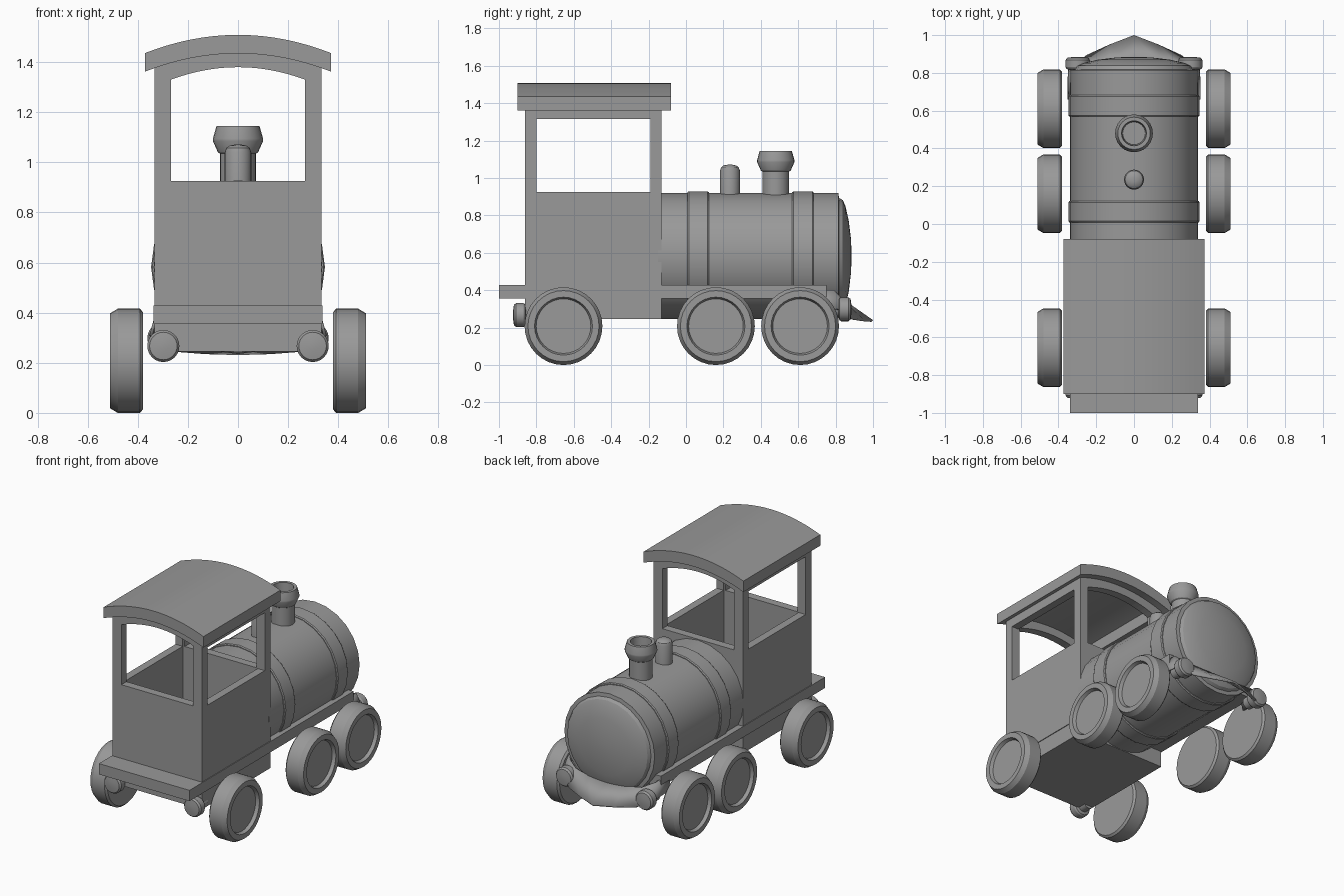
import bpy, bmesh, math
from mathutils import Matrix, Vector

cube = bpy.data.objects.get("Cube")
if cube:
    bpy.data.objects.remove(cube, do_unlink=True)

grey = bpy.data.materials.new("plain grey")
grey.use_nodes = True
COLOUR = (0.32, 0.32, 0.32, 1)
grey.diffuse_color = COLOUR
grey.node_tree.nodes["Principled BSDF"].inputs["Base Color"].default_value = COLOUR


def finish(name, bm, smooth=None):
    """Turn a bmesh into a named object, optionally smooth below an angle."""
    bmesh.ops.recalc_face_normals(bm, faces=bm.faces)
    mesh = bpy.data.meshes.new(name)
    bm.to_mesh(mesh)
    bm.free()
    mesh.materials.append(grey)
    obj = bpy.data.objects.new(name, mesh)
    bpy.context.collection.objects.link(obj)
    bpy.ops.object.select_all(action='DESELECT')
    obj.select_set(True)
    bpy.context.view_layer.objects.active = obj
    if smooth:
        bpy.ops.object.shade_smooth_by_angle(angle=math.radians(smooth))
    return obj


def box(name, low, high):
    low, high = Vector(low), Vector(high)
    bm = bmesh.new()
    bmesh.ops.create_cube(bm, size=1)
    for v in bm.verts:
        v.co = (low + high) / 2 + v.co * (high - low)
    return finish(name, bm)


def extrude_y(name, outline, y0, y1, smooth=None):
    """Extrude a closed (x, z) outline from y0 to y1."""
    bm = bmesh.new()
    face = bm.faces.new([bm.verts.new((x, y0, z)) for x, z in outline])
    new = bmesh.ops.extrude_face_region(bm, geom=[face])["geom"]
    bmesh.ops.translate(bm, vec=(0, y1 - y0, 0),
                        verts=[g for g in new if isinstance(g, bmesh.types.BMVert)])
    return finish(name, bm, smooth)


def lathe(name, profile, place, axis="Z", sides=24, smooth=30):
    """Revolve (radius, height) points about an axis; the ends are capped."""
    bm = bmesh.new()
    rings = [[bm.verts.new((r * math.cos(math.tau * i / sides),
                            r * math.sin(math.tau * i / sides), h))
              for i in range(sides)] for r, h in profile]
    for a, b in zip(rings, rings[1:]):
        for i in range(sides):
            j = (i + 1) % sides
            bm.faces.new((a[i], a[j], b[j], b[i]))
    bm.faces.new(rings[0])
    bm.faces.new(rings[-1])
    turn = {"Z": Matrix(), "Y": Matrix.Rotation(-math.pi / 2, 4, 'X'),
            "X": Matrix.Rotation(math.pi / 2, 4, 'Y'),
            "-Y": Matrix.Rotation(math.pi / 2, 4, 'X'),
            "-X": Matrix.Rotation(-math.pi / 2, 4, 'Y')}[axis]
    bm.transform(Matrix.Translation(place) @ turn)
    return finish(name, bm, smooth)


def arc(half, edge, rise, steps=16):
    """Shallow arch of (x, z) points from -half to +half."""
    xs = [half * (2 * i / steps - 1) for i in range(steps + 1)]
    return [(x, edge + rise * (1 - (x / half) ** 2)) for x in xs]


def cut(target, cutter):
    mod = target.modifiers.new("cut", 'BOOLEAN')
    mod.operation, mod.solver, mod.object = 'DIFFERENCE', 'EXACT', cutter
    bpy.context.view_layer.objects.active = target
    bpy.ops.object.modifier_apply(modifier=mod.name)
    bpy.data.objects.remove(cutter, do_unlink=True)


# Cab shell, hollowed and pierced by windows
W, BACK, FRONT, SILL = 0.333, -0.86, -0.13, 0.925
cab = extrude_y("cab", [(W, 0.245), (-W, 0.245)] + arc(W, 1.38, 0.065), BACK, FRONT)
cut(cab, box("room_cutter", (-0.28, BACK + 0.055, 0.36), (0.28, FRONT - 0.055, 1.6)))
cut(cab, extrude_y("end_window_cutter", [(0.268, SILL), (-0.268, SILL)] + arc(0.268, 1.33, 0.05),
                   -1.1, 0.1))
cut(cab, box("side_window_cutter", (-0.6, -0.80, SILL), (0.6, -0.19, 1.315)))

# Curved roof slab
extrude_y("roof", arc(0.372, 1.362, 0.073) + arc(0.372, 1.436, 0.073)[::-1], -0.90, -0.08, 30)

# Running plate under cab and boiler
box("running_plate", (-0.338, -1.0, 0.355), (0.338, 0.75, 0.428))

# Boiler with stepped, domed front and two bands
AXIS_Z = 0.582
lathe("boiler", [(0.337, -0.15), (0.337, 0.815), (0.312, 0.818), (0.30, 0.838),
                 (0.27, 0.852), (0.19, 0.870), (0.10, 0.881), (0.03, 0.885)],
      (0, 0, AXIS_Z), "Y")
for name, y in (("rear_band", 0.065), ("front_band", 0.625)):
    lathe(name, [(0.33, -0.057), (0.342, -0.057), (0.347, -0.05),
                 (0.347, 0.05), (0.342, 0.057), (0.33, 0.057)], (0, y, AXIS_Z), "Y")

# Hollow flared chimney and rounded steam dome
lathe("chimney", [(0.072, 0.86), (0.072, 1.035), (0.08, 1.04), (0.1, 1.085), (0.1, 1.095),
                  (0.086, 1.145), (0.066, 1.145), (0.06, 1.06)], (0, 0.48, 0))
lathe("steam_dome", [(0.053, 0.86), (0.053, 1.04), (0.047, 1.057), (0.034, 1.067),
                     (0.012, 1.071)], (0, 0.235, 0))

# Cowcatcher: a thin sheet swept forward to a point
top = [(0.33, 0.66, 0.40), (0.33, 0.79, 0.40), (0.25, 0.83, 0.36), (0.13, 0.85, 0.345)]
bottom = [(0.353, 0.66, 0.31), (0.35, 0.82, 0.30), (0.25, 0.895, 0.25), (0.13, 0.95, 0.243)]


def both_sides(edge, tip):
    return edge + [tip] + [(-x, y, z) for x, y, z in reversed(edge)]


bm = bmesh.new()
upper = [bm.verts.new(p) for p in both_sides(top, (0, 0.855, 0.34))]
lower = [bm.verts.new(p) for p in both_sides(bottom, (0, 1.0, 0.24))]
for i in range(len(upper) - 1):
    bm.faces.new((upper[i], upper[i + 1], lower[i + 1], lower[i]))
sheet = finish("cowcatcher", bm, 25)
thick = sheet.modifiers.new("thickness", 'SOLIDIFY')
thick.thickness, thick.offset = 0.012, -1

# Wheels and buffers on both sides
wheel = [(0.195, 0), (0.208, 0.012), (0.208, 0.1), (0.19, 0.13),
         (0.155, 0.13), (0.146, 0.108)]
buffer = [(0.04, -0.09), (0.04, -0.035), (0.058, -0.03), (0.064, -0.02),
          (0.064, 0.018), (0.055, 0.03), (0.02, 0.035)]
for side, s in (("left", 1), ("right", -1)):
    for part, y in (("rear", -0.655), ("middle", 0.16), ("front", 0.61)):
        lathe(f"{part}_{side}_wheel", wheel, (s * 0.38, y, 0.208),
              "X" if s > 0 else "-X", 32)
    lathe(f"rear_{side}_buffer", buffer, (s * 0.298, -0.89, 0.267), "-Y")
    lathe(f"front_{side}_buffer", buffer, (s * 0.298, 0.85, 0.298), "Y")
